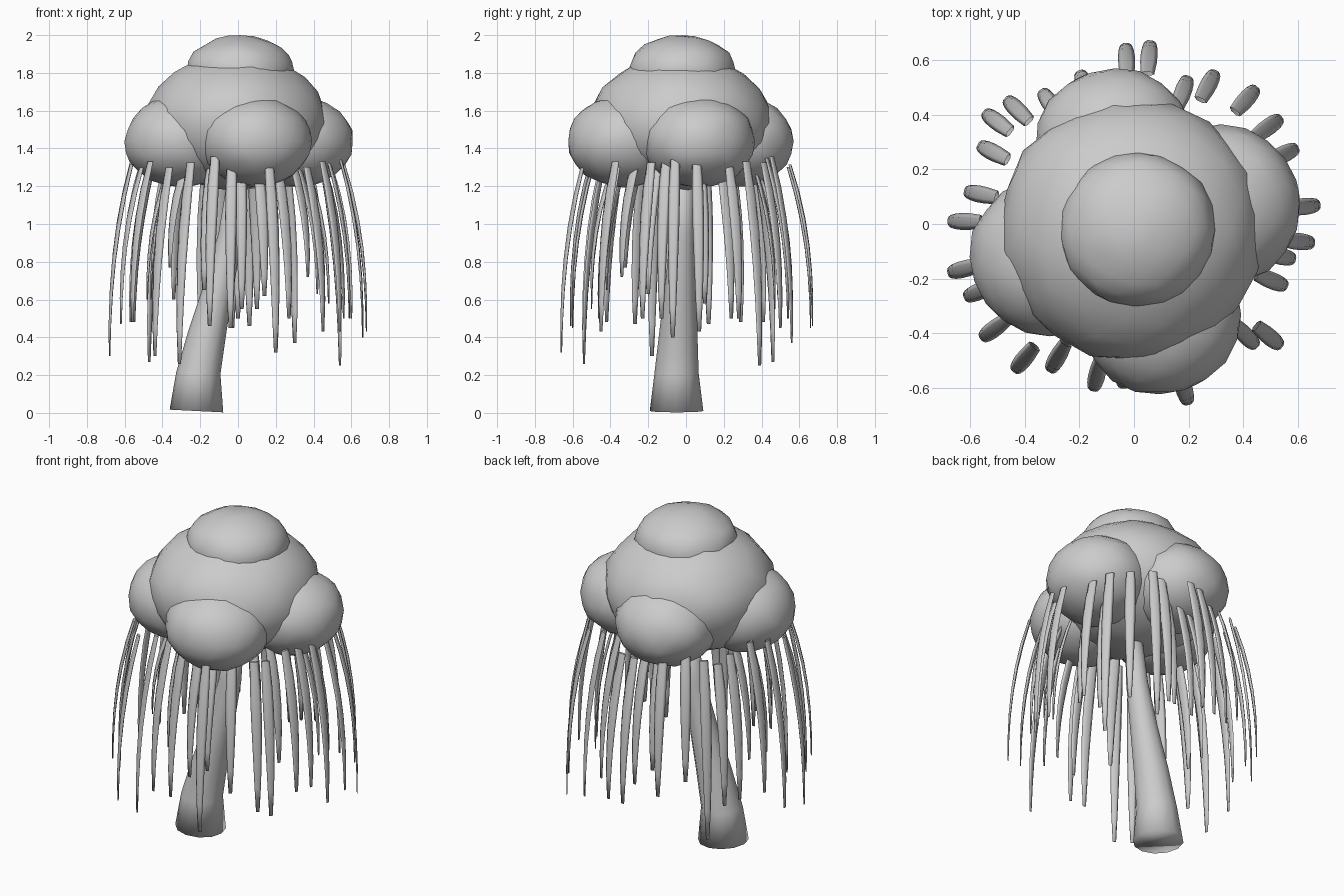
import bpy
import bmesh
import math
import random
from mathutils import Vector

random.seed(4)

cube = bpy.data.objects.get("Cube")
if cube:
    bpy.data.objects.remove(cube, do_unlink=True)

GREY = (0.6, 0.6, 0.6, 1.0)
grey = bpy.data.materials.new("plain grey")
grey.use_nodes = True
grey.diffuse_color = GREY
grey.node_tree.nodes["Principled BSDF"].inputs["Base Color"].default_value = GREY


def add_object(name, bm):
    """Turn a bmesh into a smooth shaded grey object."""
    for face in bm.faces:
        face.smooth = True
    mesh = bpy.data.meshes.new(name)
    bm.to_mesh(mesh)
    bm.free()
    mesh.materials.append(grey)
    obj = bpy.data.objects.new(name, mesh)
    bpy.context.collection.objects.link(obj)
    return obj


def bridge(bm, loops):
    """Join neighbouring closed loops of vertices with quads."""
    for low, high in zip(loops, loops[1:]):
        count = len(low)
        for i in range(count):
            j = (i + 1) % count
            bm.faces.new((low[i], low[j], high[j], high[i]))


def add_blob(name, centre, width, height):
    """Slightly uneven foliage clump, given as half width and half height."""
    bm = bmesh.new()
    bmesh.ops.create_icosphere(bm, subdivisions=3, radius=1)
    for vert in bm.verts:
        vert.co *= random.uniform(0.975, 1.015)
    bmesh.ops.scale(bm, vec=(width, width, height), verts=bm.verts)
    bmesh.ops.translate(bm, vec=centre, verts=bm.verts)
    return add_object(name, bm)


def add_strand(name, x, y, tip_z, top_z):
    """Flattened tapering strand that leans outwards and then hangs down."""
    widths = (0.05, 0.061, 0.062, 0.056, 0.047, 0.036, 0.02)
    outward = Vector((x, y, 0)).normalized()
    across = Vector((-outward.y, outward.x, 0))
    tip = Vector((x, y, 0))
    sides = 6
    bm = bmesh.new()
    loops = []
    for i, width in enumerate(widths):
        t = i / (len(widths) - 1)
        centre = tip - outward * 0.12 * (1 - t) ** 2.3
        centre.z = top_z + (tip_z - top_z) * t
        loop = []
        for k in range(sides):
            angle = math.tau * k / sides
            offset = across * math.cos(angle) + outward * 0.3 * math.sin(angle)
            loop.append(bm.verts.new(centre + offset * width / 2))
        loops.append(loop)
    bridge(bm, loops[::-1])
    bm.faces.new(reversed(loops[-1]))
    return add_object(name, bm)


# Foliage: crown, large middle and four lower clumps
add_blob("foliage_top", (0.012, -0.02, 1.81), 0.287, 0.192)
add_blob("foliage_middle", (-0.01, -0.02, 1.54), 0.484, 0.36)
clumps = {"front": (0.095, -0.333), "left": (0.318, 0.07),
          "back": (-0.07, 0.278), "right": (-0.308, -0.12)}
for side, (x, y) in clumps.items():
    add_blob("foliage_" + side, (x, y, 1.437), 0.296, 0.243)

# Leaning trunk lofted through rings of (x, y, z, radius)
trunk_rings = [(-0.22, -0.05, 0.01, 0.142), (-0.21, -0.05, 0.21, 0.117),
               (-0.16, -0.04, 0.44, 0.1), (-0.1, -0.03, 0.68, 0.08),
               (-0.04, -0.02, 0.95, 0.063), (0.0, -0.01, 1.3, 0.045)]
SIDES = 12
bm = bmesh.new()
loops = []
for x, y, z, radius in trunk_rings:
    loop = []
    for i in range(SIDES):
        angle = math.tau * i / SIDES
        dx = radius * math.cos(angle)
        loop.append(bm.verts.new((x + dx, y + radius * math.sin(angle), z - 0.05 * dx)))
    loops.append(loop)
bridge(bm, loops)
bm.faces.new(reversed(loops[0]))
bm.faces.new(loops[-1])
add_object("trunk", bm)

# Long outer strands: position of each tip, grouped by side
outer_strands = {
    "back": [(-0.2, 0.56, 0.5), (-0.03, 0.66, 0.45), (0.06, 0.67, 0.46),
             (0.2, 0.54, 0.5), (0.3, 0.56, 0.37), (0.45, 0.5, 0.45)],
    "left": [(0.54, 0.39, 0.25), (0.6, 0.28, 0.5), (0.68, 0.07, 0.43),
             (0.66, -0.07, 0.4), (0.59, -0.13, 0.5), (0.56, -0.23, 0.5)],
    "front": [(0.54, -0.45, 0.43), (0.45, -0.45, 0.43), (0.2, -0.66, 0.32),
              (-0.04, -0.6, 0.45), (-0.15, -0.61, 0.46), (-0.31, -0.54, 0.26),
              (-0.44, -0.54, 0.3)],
    "right": [(-0.56, -0.42, 0.48), (-0.62, -0.27, 0.47), (-0.68, -0.18, 0.3),
              (-0.68, 0.01, 0.35), (-0.62, 0.12, 0.47), (-0.57, 0.29, 0.48),
              (-0.55, 0.41, 0.48), (-0.47, 0.46, 0.27), (-0.34, 0.49, 0.6)],
}
# Shorter inner strands, tucked under the clumps
inner_strands = {
    "front": [(0.02, -0.5, 0.55), (0.14, -0.5, 0.62), (0.27, -0.46, 0.5),
              (0.37, -0.34, 0.72), (-0.18, -0.42, 0.65)],
    "left": [(0.42, -0.2, 0.63), (0.48, 0.1, 0.58), (0.45, 0.24, 0.5)],
    "back": [(0.1, 0.47, 0.55), (0.0, 0.5, 0.5), (-0.1, 0.47, 0.6)],
    "right": [(-0.36, -0.32, 0.77), (-0.48, -0.1, 0.6), (-0.46, 0.04, 0.6)],
}
for kind, groups in (("outer", outer_strands), ("inner", inner_strands)):
    for side, tips in groups.items():
        for n, (x, y, z) in enumerate(tips):
            add_strand(f"{kind}_strand_{side}_{n + 1}", x, y, z,
                       1.33 + 0.03 * math.sin(5 * n))
